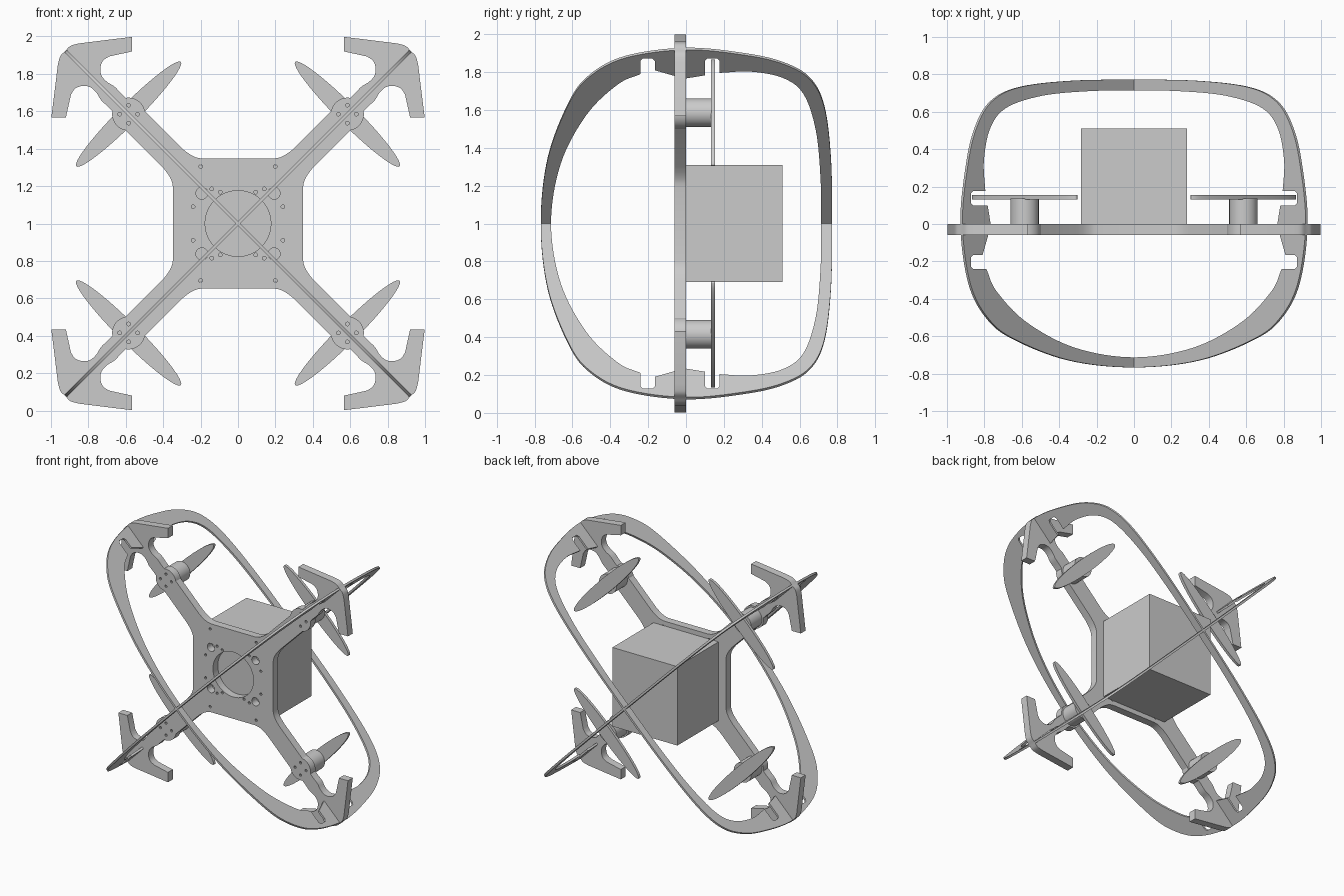
import bpy, bmesh
from math import sin, cos, pi, radians, sqrt
from mathutils import Matrix, Vector

if "Cube" in bpy.data.objects:
    bpy.data.objects.remove(bpy.data.objects["Cube"])


def smooth(pts, n=7):
    """Catmull-Rom through points; ends on the mirror axis get a mirrored neighbour."""
    p = [Vector(q) for q in pts]

    def ghost(end, nxt):
        return Vector((-nxt.x, nxt.y)) if abs(end.x) < 1e-6 else 2 * end - nxt
    p = [ghost(p[0], p[1])] + p + [ghost(p[-1], p[-2])]
    out = []
    for i in range(1, len(p) - 2):
        a, b, c, d = p[i - 1:i + 3]
        for k in range(n):
            t = k / n
            out.append(0.5 * (2 * b + (c - a) * t + (2 * a - 5 * b + 4 * c - d) * t * t
                              + (3 * b - a - 3 * c + d) * t ** 3))
    return [(v.x, v.y) for v in out] + [tuple(pts[-1])]


def circle(x, y, r, n=16, a0=0, a1=360):
    m = n if a1 - a0 == 360 else n - 1
    return [(x + r * cos(radians(a0 + (a1 - a0) * i / m)),
             y + r * sin(radians(a0 + (a1 - a0) * i / m))) for i in range(n)]


def sheet(name, loops, thickness, matrix):
    """Flat plate cut from outline loops (first outer, rest holes)."""
    cu = bpy.data.curves.new(name + "_outline", 'CURVE')
    cu.dimensions, cu.fill_mode, cu.extrude = '2D', 'BOTH', thickness / 2
    for loop in loops:
        s = cu.splines.new('POLY')
        s.points.add(len(loop) - 1)
        for pt, (x, y) in zip(s.points, loop):
            pt.co = (x, y, 0, 1)
        s.use_cyclic_u = True
    tmp = bpy.data.objects.new(name + "_tmp", cu)
    bpy.context.collection.objects.link(tmp)
    bpy.context.view_layer.update()
    me = bpy.data.meshes.new_from_object(tmp.evaluated_get(bpy.context.evaluated_depsgraph_get()))
    bpy.data.objects.remove(tmp)
    bm = bmesh.new()
    bm.from_mesh(me)
    bmesh.ops.remove_doubles(bm, verts=bm.verts, dist=1e-5)
    bm.transform(matrix)
    bmesh.ops.recalc_face_normals(bm, faces=bm.faces)
    bm.to_mesh(me)
    bm.free()
    me.name = name
    ob = bpy.data.objects.new(name, me)
    bpy.context.collection.objects.link(ob)
    bpy.ops.object.select_all(action='DESELECT')
    ob.select_set(True)
    bpy.context.view_layer.objects.active = ob
    bpy.ops.object.shade_smooth_by_angle(angle=radians(30))
    return ob


def upright(y):
    """Drawing plane to the x-z plane at depth y, centred on z = 1."""
    return Matrix.Translation((0, y, 1)) @ Matrix.Rotation(pi / 2, 4, 'X')


M = 0.585  # motor offset from the centre

# Frame plate: one eighth of the outline, mirrored over the diagonal and both axes
eighth = smooth([(0.19, 0.347), (0.225, 0.354), (0.262, 0.373), (0.30, 0.402)], 3)
eighth += circle(M, M, 0.088, 12, 80, 170)[::-1]
eighth += smooth([(0.625, 0.695), (0.66, 0.732), (0.70, 0.757), (0.729, 0.79),
                  (0.736, 0.83), (0.722, 0.87), (0.69, 0.893)], 4)
eighth += [(0.567, 0.92), (0.567, 0.998)]
eighth += smooth([(0.85, 0.963), (0.895, 0.95), (0.923, 0.923)], 4)
quarter = eighth + [(y, x) for x, y in eighth[-2::-1]]
right = quarter + [(x, -y) for x, y in quarter[::-1]]
outline = right + [(-x, y) for x, y in right[::-1]]
holes = [circle(0, 0, 0.176, 48)]
for sx in (-1, 1):
    for sz in (-1, 1):
        holes.append(circle(sx * 0.193, sz * 0.162, 0.032, 20))
        for x, z in ((0.2, 0.305), (0.24, 0.09), (0.14, 0.185), (0.095, 0.168)):
            holes.append(circle(sx * x, sz * z, 0.01, 10))
        for dx, dz in ((0.048, 0), (-0.048, 0), (0, 0.048), (0, -0.048)):
            holes.append(circle(sx * M + dx, sz * M + dz, 0.01, 10))
sheet("frame_plate", [outline] + holes, 0.06, upright(-0.03))

# Motors and propellers
for sx in (-1, 1):
    for sz in (-1, 1):
        tag = ("right" if sx > 0 else "left") + ("_upper" if sz > 0 else "_lower")
        sheet("motor_" + tag, [circle(sx * M, sz * M, 0.076, 32)], 0.135, upright(0.0675))
        d, e = Vector((-sx, sz)) / sqrt(2), Vector((sx, sz)) / sqrt(2)
        d = Vector((1, -sx * sz)) / sqrt(2)
        blade = []
        for i in range(48):
            a = 2 * pi * i / 48
            p = Vector((sx * M, sz * M)) + d * 0.395 * cos(a) + e * 0.052 * sin(a)
            blade.append((p.x, p.y))
        sheet("propeller_" + tag, [blade], 0.022, upright(0.143))

# Guard rings: half profiles (x, y) as seen from the top, stretched along the diagonals
outer = smooth([(0, -0.767), (0.345, -0.73), (0.635, -0.62), (0.78, -0.51), (0.88, -0.32),
                (0.923, 0), (0.893, 0.32), (0.845, 0.52), (0.765, 0.655), (0.62, 0.73),
                (0.35, 0.765), (0, 0.772)], 8)
inner = smooth([(0, -0.713), (0.32, -0.662), (0.58, -0.525), (0.74, -0.36), (0.795, -0.24)], 8)
inner += [(0.865, -0.24), (0.877, -0.228), (0.877, -0.177), (0.865, -0.165), (0.815, -0.165),
          (0.785, -0.06), (0.772, 0), (0.788, 0.10), (0.865, 0.10), (0.877, 0.112),
          (0.877, 0.165), (0.865, 0.177), (0.80, 0.177)]
inner += smooth([(0.802, 0.19), (0.808, 0.34), (0.775, 0.51), (0.69, 0.62), (0.50, 0.685),
                 (0.25, 0.71), (0, 0.714)], 8)


def closed(half):
    k = sqrt(2)
    return [(x * k, y) for x, y in half] + [(-x * k, y) for x, y in half[-2:0:-1]]


for s, name in ((1, "guard_ring_rising"), (-1, "guard_ring_falling")):
    u, v = Vector((1, 0, s)).normalized(), Vector((0, 1, 0))
    rot = Matrix((u, v, u.cross(v))).transposed().to_4x4()
    sheet(name, [closed(outer), closed(inner)], 0.016, Matrix.Translation((0, 0, 1)) @ rot)

# Central equipment box
bpy.ops.mesh.primitive_cube_add(size=1, location=(0, 0.255, 1))
box = bpy.context.object
box.name = "equipment_box"
box.scale = (0.565, 0.51, 0.62)
